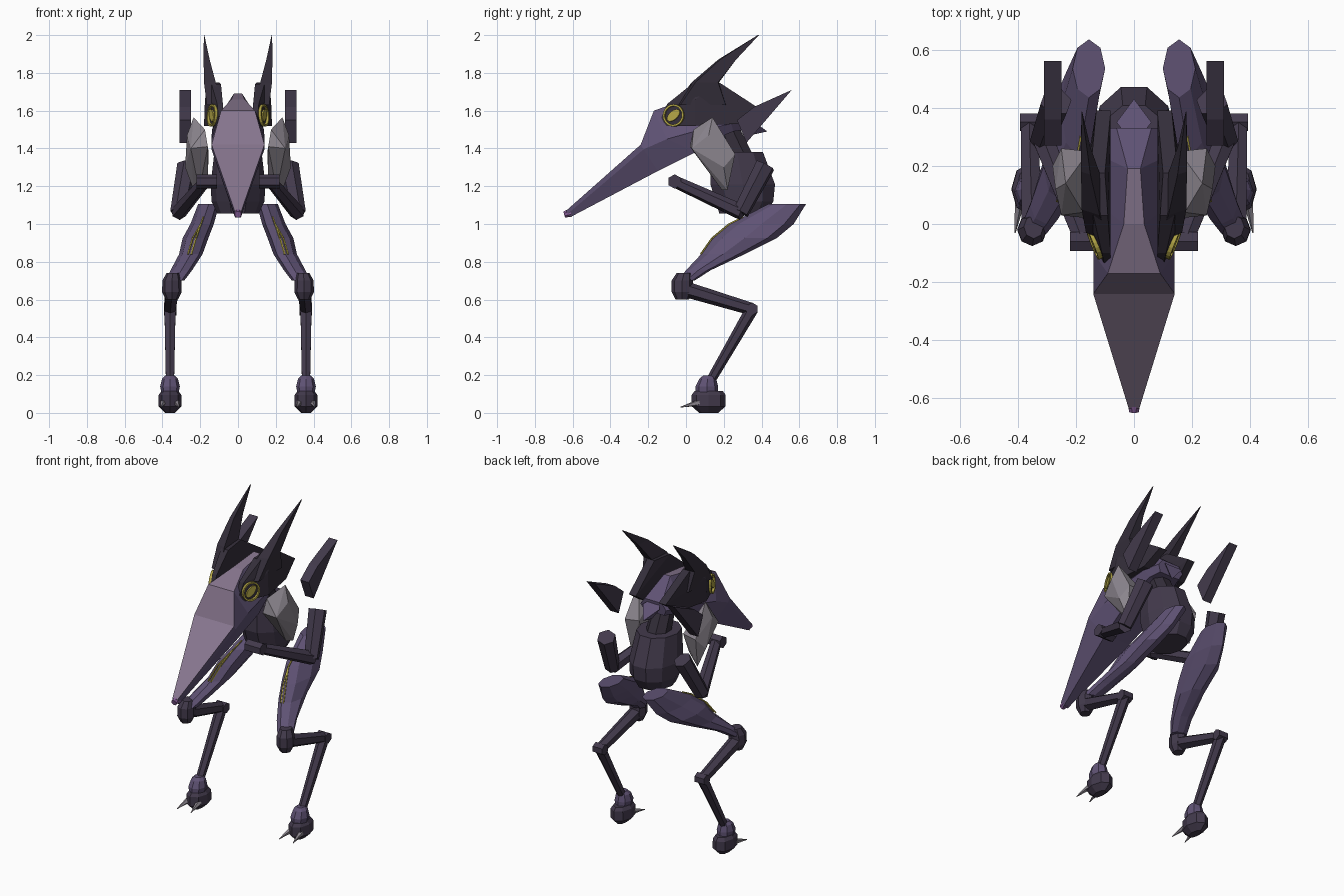
import bpy, bmesh, math
from mathutils import Vector

if "Cube" in bpy.data.objects:
    bpy.data.objects.remove(bpy.data.objects["Cube"])


def material(name, rgb):
    m = bpy.data.materials.new(name)
    m.diffuse_color = (*rgb, 1)
    m.use_nodes = True
    m.node_tree.nodes["Principled BSDF"].inputs["Base Color"].default_value = m.diffuse_color
    return m


MAUVE = material("mauve", (0.24, 0.18, 0.27))
PURPLE = material("purple", (0.115, 0.085, 0.175))
DARK = material("dark_plum", (0.055, 0.042, 0.072))
BLACK = material("near_black", (0.034, 0.027, 0.042))
GREY = material("warm_grey", (0.26, 0.235, 0.27))
YELLOW = material("yellow", (0.44, 0.37, 0.06))
VIOLET = material("violet", (0.24, 0.11, 0.31))


def finish(name, bm, mats, mirror):
    bmesh.ops.recalc_face_normals(bm, faces=bm.faces)
    me = bpy.data.meshes.new(name)
    bm.to_mesh(me)
    bm.free()
    ob = bpy.data.objects.new(name, me)
    bpy.context.collection.objects.link(ob)
    for m in mats:
        me.materials.append(m)
    if mirror:
        ob.modifiers.new("Mirror", 'MIRROR').use_mirror_merge = False
    return ob


def hull(name, pts, mat, mirror=True):
    """Convex faceted solid around the points."""
    bm = bmesh.new()
    for p in pts:
        bm.verts.new(p)
    bmesh.ops.convex_hull(bm, input=bm.verts)
    loose = [v for v in bm.verts if not v.link_faces]
    bmesh.ops.delete(bm, geom=loose, context='VERTS')
    bmesh.ops.dissolve_limit(bm, angle_limit=0.03, verts=bm.verts, edges=bm.edges)
    return finish(name, bm, [mat], mirror)


def loft(name, rings, mats, mirror=True, rule=None):
    """Skin a list of equal-length rings and cap both ends."""
    bm = bmesh.new()
    vs = [[bm.verts.new(p) for p in r] for r in rings]
    n = len(rings[0])
    for i in range(len(vs) - 1):
        for j in range(n):
            k = (j + 1) % n
            f = bm.faces.new((vs[i][j], vs[i][k], vs[i + 1][k], vs[i + 1][j]))
            if rule:
                f.material_index = rule(i, j)
    bm.faces.new(vs[0])
    bm.faces.new(vs[-1])
    return finish(name, bm, mats, mirror)


def stack(name, rings, mat, sides=8, mirror=True):
    """Loft of horizontal ellipses given as (x, y, z, rx, ry)."""
    turns = [2 * math.pi * j / sides for j in range(sides)]
    return loft(name, [[(x + rx * math.cos(a), y + ry * math.sin(a), z) for a in turns]
                       for x, y, z, rx, ry in rings], [mat], mirror)


def limb(name, p, q, r0, r1, mat, sides=6, mirror=True):
    """Tapered prism between two points."""
    p, q = Vector(p), Vector(q)
    rot = (q - p).to_track_quat('Z', 'Y')
    rings = []
    for c, r in ((p, r0), (q, r1)):
        rings.append([c + rot @ Vector((r * math.cos(a), r * math.sin(a), 0))
                      for a in [2 * math.pi * (j + 0.5) / sides for j in range(sides)]])
    return loft(name, rings, [mat], mirror)


# Head: each section holds top, middle and bottom as (half width, y, z)
head = [
    ((.018, -.635, 1.070), (.020, -.625, 1.055), (.016, -.615, 1.035)),
    ((.140, -.240, 1.420), (.140, -.225, 1.395), (.090, -.150, 1.280)),
    ((.090, -.170, 1.600), (.140, -.100, 1.450), (.110, .050, 1.380)),
    ((.035, .000, 1.660), (.138, .080, 1.500), (.100, .180, 1.460)),
    ((.022, .190, 1.690), (.125, .240, 1.530), (.090, .250, 1.490)),
    ((.060, .330, 1.580), (.090, .330, 1.540), (.070, .320, 1.500)),
]
loft("head", [[(-t[0], *t[1:]), t, m, b, (-b[0], *b[1:]), (-m[0], *m[1:])]
              for t, m, b in head], [PURPLE, MAUVE], False,
     lambda i, j: int(j == 0 and i < 4))
limb("nose", (0, -.61, 1.06), (0, -.645, 1.05), .024, .018, VIOLET, 8, False)
hull("head_crest", [(0, .27, 1.60), (.06, .35, 1.55), (-.06, .35, 1.55),
                    (0, .43, 1.49), (0, .34, 1.47)], PURPLE, False)

# Side mask plates and ears
mask_outer = [(.100, -.150, 1.52), (.110, -.100, 1.635), (.140, .030, 1.74), (.180, .050, 1.52),
              (.175, .050, 1.66), (.150, .175, 1.75), (.130, .390, 1.61), (.150, .270, 1.53)]
hull("face_mask", mask_outer + [(max(x - .05, .08), y, z) for x, y, z in mask_outer], BLACK)
loft("ear", [
    [(.085, -.06, 1.63), (.165, -.03, 1.63), (.165, .21, 1.63), (.095, .22, 1.63)],
    [(.118, .03, 1.75), (.180, .05, 1.75), (.180, .17, 1.75), (.118, .175, 1.75)],
    [(.150, .17, 1.87), (.182, .18, 1.87), (.182, .265, 1.87), (.150, .265, 1.87)],
    [(.178, .38, 2.00), (.181, .38, 2.00), (.181, .386, 2.00), (.178, .386, 2.00)],
], [BLACK])

# Eyes: ring and slanted lens lying on the mask
normal = Vector((.93, -.37, .08)).normalized()
along = Vector((.37, .93, 0)).normalized()
up = normal.cross(along)
eye = Vector((.136, -.065, 1.575))


def eye_point(a, r, squash=1.0, tilt=0.0, lift=0.0):
    u, v = r * math.cos(a), r * squash * math.sin(a)
    c, s = math.cos(tilt), math.sin(tilt)
    return eye + along * (u * c - v * s) + up * (u * s + v * c) + normal * lift


turns = [2 * math.pi * j / 20 for j in range(20)]
bm = bmesh.new()
loops = [[bm.verts.new(eye_point(a, r, lift=h)) for a in turns]
         for r, h in ((.049, -.012), (.049, .009), (.059, .009), (.059, -.012))]
for i in range(4):
    for j in range(20):
        k, n = (j + 1) % 20, (i + 1) % 4
        bm.faces.new((loops[i][j], loops[i][k], loops[n][k], loops[n][j]))
finish("eye_ring", bm, [YELLOW], True)
hull("eye_lens", [eye_point(a, .042, .55, .7, h) for a in turns for h in (-.002, .007)], YELLOW)

# Neck and barrel torso
limb("neck", (0, .29, 1.34), (0, .20, 1.54), .075, .065, BLACK, 8, False)
stack("torso", [(0, .30, 1.055, .11, .13), (0, .31, 1.12, .14, .16), (0, .30, 1.21, .145, .18),
                (0, .27, 1.38, .125, .145)], DARK, 10, False)

# Floating back fins
hull("back_fin", [(x, y, z) for x in (.25, .31) for y, z in
                  ((.56, 1.71), (.32, 1.43), (.27, 1.55), (.36, 1.62))], DARK)

# Shoulder shields
hull("shoulder_shield", [(.235, .14, 1.565), (.175, .04, 1.50), (.270, .12, 1.47),
                         (.280, .20, 1.30), (.155, .25, 1.38), (.250, .26, 1.37),
                         (.160, .02, 1.41), (.250, .03, 1.40), (.235, .22, 1.18),
                         (.205, .19, 1.18), (.160, .20, 1.25)], GREY)

# Arms
limb("upper_arm", (.268, .42, 1.31), (.315, .29, 1.06), .055, .045, DARK)
limb("forearm", (.315, .30, 1.06), (.175, -.06, 1.225), .042, .032, DARK)
limb("hand", (.11, -.06, 1.225), (.22, -.06, 1.225), .038, .038, DARK)

# Legs
thigh = [(.335, .00, .70, .050, .045), (.300, .065, .755, .057, .065),
         (.250, .195, .84, .062, .115), (.225, .31, .925, .068, .17),
         (.190, .40, 1.00, .062, .17), (.155, .535, 1.105, .056, .10)]
stack("thigh", thigh, PURPLE)
stack("knee", [(.35, -.02, .60, .032, .035), (.35, -.02, .64, .052, .056),
               (.35, -.02, .70, .050, .056), (.345, -.01, .74, .034, .04)], DARK)
limb("shin", (.35, -.02, .66), (.36, .345, .55), .042, .033, DARK)
limb("hock", (.325, .35, .55), (.392, .35, .55), .034, .034, DARK)
limb("lower_leg", (.36, .35, .55), (.36, .13, .17), .034, .025, DARK)
stack("ankle", [(.36, .11, .10, .045, .06), (.36, .11, .14, .052, .06),
                (.36, .115, .18, .042, .045), (.36, .12, .197, .025, .03)], PURPLE)
stack("foot", [(.36, .12, 0, .025, .05), (.36, .12, .035, .062, .09),
               (.36, .12, .095, .060, .09), (.36, .12, .115, .045, .075)], DARK)
for side, x in (("inner", .325), ("outer", .395)):
    limb(side + "_claw", (x, .07, .055), (x + (x - .36) * .4, -.03, .03), .018, .002, GREY, 5)

# Thin trim lines on the front ridge of the thighs
ridge = [Vector((x, y - ry - .002, z)) for x, y, z, rx, ry in thigh[2:]]
upper_end = ridge[2].lerp(ridge[3], .35)
path = [(ridge[0], .009), (ridge[1], .009), (ridge[2], 0), (upper_end, 0)]
for i in range(3):
    for s in ((-1, 1) if i < 2 else (1,)):
        ends = [p + Vector((s * w + .006, 0, 0)) for p, w in path[i:i + 2]]
        limb("thigh_trim", ends[0], ends[1], .005, .005, YELLOW, 4)
